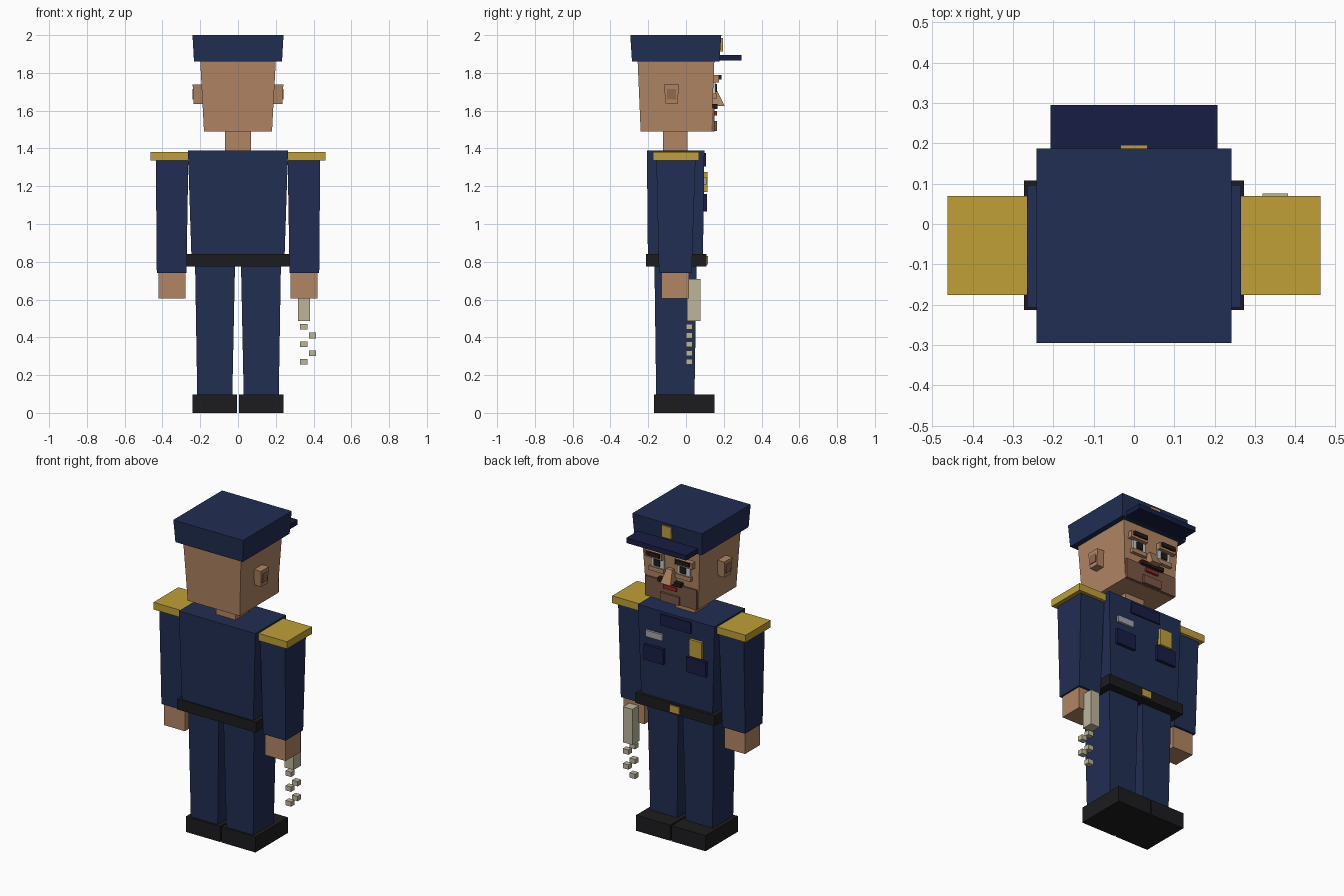
import bpy, bmesh


def material(name, r, g, b):
    m = bpy.data.materials.new(name)
    m.diffuse_color = [(c / 255) ** 2.2 for c in (r, g, b)] + [1]
    return m


NAVY = material("navy", 38, 50, 84)
DARK = material("dark_navy", 30, 35, 70)
SKIN = material("skin", 176, 133, 100)
INNER = material("inner_ear", 145, 105, 80)
STUBBLE = material("stubble", 122, 88, 72)
GOLD = material("gold", 190, 158, 58)
BLACK = material("black", 34, 34, 36)
HAIR = material("hair", 42, 32, 28)
WHITE = material("eye_white", 225, 225, 225)
RED = material("lips", 150, 45, 45)
SILVER = material("silver", 165, 165, 170)
BEIGE = material("beige", 188, 180, 155)


def block(name, x, y, z, mat, top_x=None, top_y=None):
    """Box from (min, max) ranges; optional top ranges make it taper."""
    bm = bmesh.new()
    bmesh.ops.create_cube(bm, size=1)
    for v in bm.verts:
        top = v.co.z > 0
        xr = top_x if top and top_x else x
        yr = top_y if top and top_y else y
        v.co = (xr[v.co.x > 0], yr[v.co.y > 0], z[top])
    mesh = bpy.data.meshes.new(name)
    bm.to_mesh(mesh)
    bm.free()
    mesh.materials.append(mat)
    ob = bpy.data.objects.new(name, mesh)
    bpy.context.collection.objects.link(ob)
    return ob


def pair(name, x, y, z, mat, top_x=None, top_y=None):
    """The same block on both sides of x = 0."""
    flip = lambda r: (-r[1], -r[0]) if r else None
    block(name + "_right", x, y, z, mat, top_x, top_y)
    block(name + "_left", flip(x), y, z, mat, flip(top_x), top_y)


# Legs and shoes
pair("shoe", (0.004, 0.24), (-0.17, 0.15), (0, 0.098), BLACK)
pair("leg", (0.03, 0.216), (-0.158, 0.045), (0.098, 0.775), NAVY,
     (0.016, 0.227), (-0.167, 0.056))

# Torso and belt
block("belt", (-0.273, 0.273), (-0.213, 0.108), (0.775, 0.84), BLACK)
block("buckle", (-0.033, 0.033), (0.1, 0.116), (0.785, 0.83), GOLD)
block("torso", (-0.247, 0.247), (-0.202, 0.09), (0.84, 1.39), NAVY,
      (-0.265, 0.265), (-0.207, 0.097))

# Arms, hands and epaulettes
pair("arm", (0.273, 0.43), (-0.143, 0.03), (0.74, 1.335), NAVY,
     (0.263, 0.435), (-0.157, 0.05))
pair("hand", (0.277, 0.42), (-0.13, 0.016), (0.605, 0.74), SKIN)
pair("epaulette", (0.265, 0.462), (-0.176, 0.07), (1.335, 1.38), GOLD)

# Chest details
block("chest_panel", (-0.105, 0.105), (0.085, 0.105), (1.305, 1.375), DARK)
pair("pocket", (0.08, 0.215), (0.085, 0.112), (1.065, 1.16), DARK)
block("name_bar", (0.09, 0.205), (0.085, 0.109), (1.21, 1.25), SILVER)
block("badge", (-0.185, -0.1), (0.085, 0.113), (1.17, 1.275), GOLD)

# Whistle and hanging chain
block("whistle", (0.318, 0.382), (0.004, 0.076), (0.487, 0.71), BEIGE)
for i in range(5):
    cx, cz = 0.348 + 0.046 * (i % 2), 0.456 - 0.0465 * i
    block(f"chain_link_{i}", (cx - 0.019, cx + 0.019), (0, 0.034),
          (cz - 0.015, cz + 0.015), BEIGE)

# Head, neck and ears
block("neck", (-0.068, 0.068), (-0.122, 0.007), (1.39, 1.492), SKIN)
block("head", (-0.18, 0.18), (-0.24, 0.135), (1.49, 1.862), SKIN,
      (-0.2, 0.2), (-0.256, 0.15))
pair("ear", (0.185, 0.236), (-0.107, -0.046), (1.636, 1.738), SKIN,
     (0.185, 0.24), (-0.117, -0.036))
pair("inner_ear", (0.23, 0.242), (-0.1, -0.053), (1.66, 1.715), INNER)

# Face
block("stubble", (-0.179, 0.179), (0.12, 0.151), (1.491, 1.615), STUBBLE)
block("chin", (-0.065, 0.065), (0.13, 0.164), (1.493, 1.545), STUBBLE)
block("mouth", (-0.045, 0.045), (0.14, 0.164), (1.575, 1.598), RED)
block("moustache", (-0.08, 0.08), (0.14, 0.168), (1.61, 1.635), HAIR)
block("nose", (-0.035, 0.035), (0.14, 0.205), (1.625, 1.705), SKIN,
      (-0.02, 0.02), (0.14, 0.165))
pair("brow_ridge", (0.045, 0.165), (0.13, 0.176), (1.75, 1.79), SKIN)
pair("eyebrow", (0.055, 0.15), (0.16, 0.188), (1.764, 1.789), HAIR)
pair("eye", (0.045, 0.135), (0.13, 0.155), (1.69, 1.748), WHITE)
pair("pupil", (0.07, 0.11), (0.14, 0.163), (1.7, 1.74), BLACK)
pair("eye_bag", (0.04, 0.145), (0.13, 0.164), (1.664, 1.69), SKIN)

# Cap
block("cap", (-0.233, 0.233), (-0.286, 0.177), (1.86, 2.0), NAVY,
      (-0.241, 0.241), (-0.295, 0.187))
block("visor", (-0.207, 0.207), (0.15, 0.295), (1.865, 1.896), DARK)
block("cap_badge", (-0.033, 0.033), (0.165, 0.196), (1.912, 1.985), GOLD)
